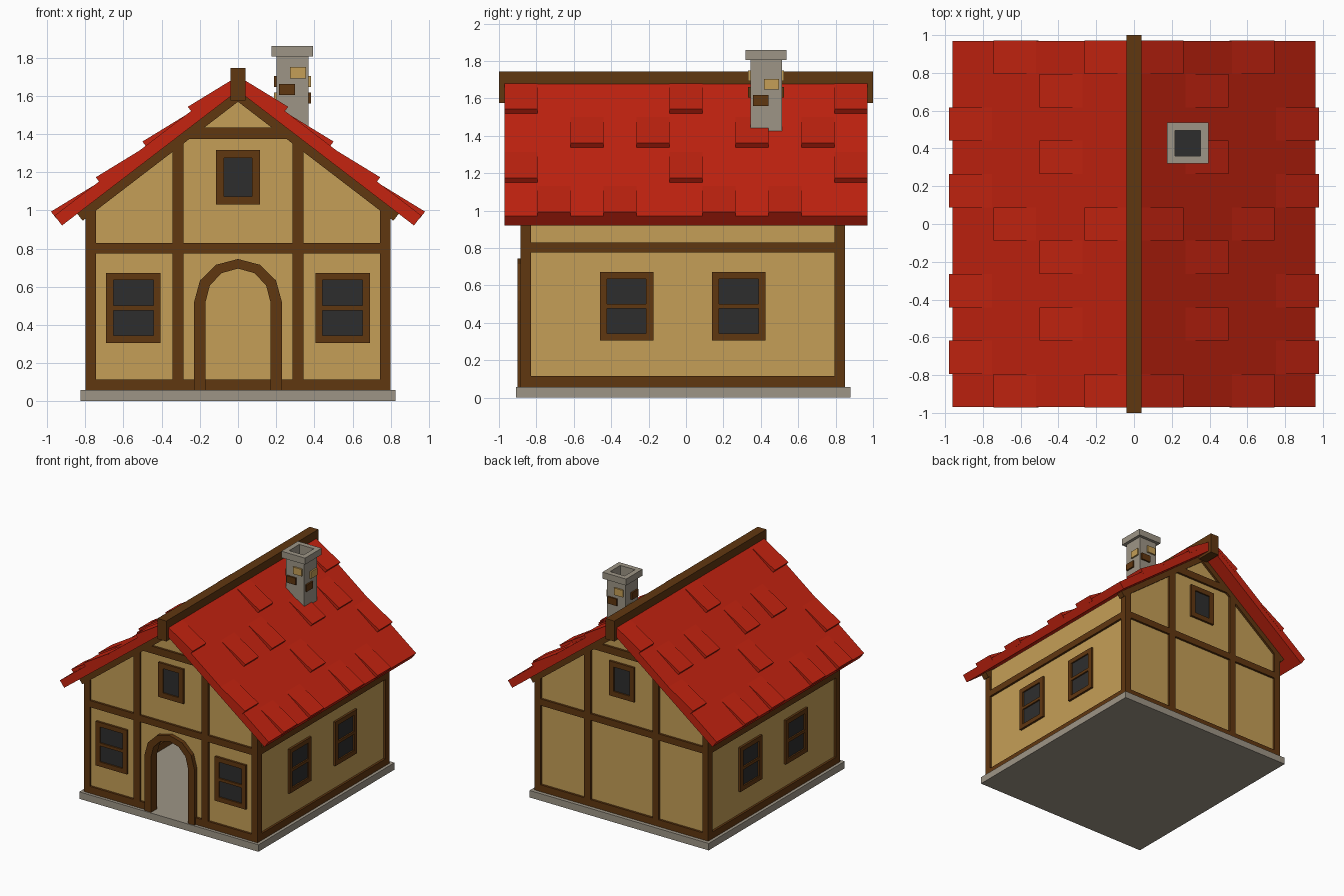
import bpy, bmesh, math
from mathutils import Matrix, Vector

if "Cube" in bpy.data.objects:
    bpy.data.objects.remove(bpy.data.objects["Cube"])


def material(name, rgb):
    m = bpy.data.materials.new(name)
    m.diffuse_color = (*rgb, 1)
    m.use_nodes = True
    m.node_tree.nodes["Principled BSDF"].inputs["Base Color"].default_value = m.diffuse_color
    return m


PLASTER = material("tan plaster", (0.56, 0.345, 0.095))
TIMBER = material("brown timber", (0.118, 0.038, 0.005))
ROOF = material("red roof", (0.56, 0.017, 0.005))
STONE = material("grey stone", (0.34, 0.30, 0.24))
GLASS = material("dark glass", (0.027, 0.027, 0.027))


def finish(name, bm, mat, matrix=None):
    bmesh.ops.recalc_face_normals(bm, faces=bm.faces)
    me = bpy.data.meshes.new(name)
    if matrix:
        bm.transform(matrix)
    bm.to_mesh(me)
    bm.free()
    me.materials.append(mat)
    ob = bpy.data.objects.new(name, me)
    bpy.context.collection.objects.link(ob)
    return ob


def boxes(name, mat, items, matrix=None):
    """One object from boxes given as (x0, x1, y0, y1, z0, z1)."""
    bm = bmesh.new()
    for x0, x1, y0, y1, z0, z1 in items:
        m = Matrix.Translation(((x0 + x1) / 2, (y0 + y1) / 2, (z0 + z1) / 2)) \
            @ Matrix.Diagonal((x1 - x0, y1 - y0, z1 - z0, 1))
        bmesh.ops.create_cube(bm, size=1, matrix=m)
    return finish(name, bm, mat, matrix)


def prisms(name, mat, items):
    """One object from x-z outlines extruded along y: (points, y0, y1)."""
    bm = bmesh.new()
    for pts, y0, y1 in items:
        f = bm.faces.new([bm.verts.new((x, y0, z)) for x, z in pts])
        ext = bmesh.ops.extrude_face_region(bm, geom=[f])
        vs = [v for v in ext["geom"] if isinstance(v, bmesh.types.BMVert)]
        bmesh.ops.translate(bm, verts=vs, vec=(0, y1 - y0, 0))
    return finish(name, bm, mat)


def mirrored(pts):
    return [(-x, z) for x, z in pts]


# Main measures: outer timber planes, beam size, roof slope
XW, YF, YB, T = 0.80, -0.885, 0.85, 0.055
REC = 0.018                      # plaster lies behind the timber by this much
K = 0.766                        # roof slope
PEAK = 1.627                     # peak of the roof underside
DOWN = Vector((1, -K)).normalized()
OUT = Vector((K, 1)).normalized()


def under(x):
    return PEAK - K * abs(x)


def arch(rx, rz, spring=0.52, n=6):
    return [(-rx * math.cos(math.pi * i / n), spring + rz * math.sin(math.pi * i / n))
            for i in range(n + 1)]


# Stone base
boxes("stone_base", STONE, [(-0.825, 0.825, -0.91, 0.88, 0, 0.058)])

# Plaster walls
xi = XW - REC
gable = [(xi, 0.055), (xi, under(xi)), (0, PEAK), (-xi, under(xi)), (-xi, 0.055)]
door_hole = [(-0.19, 0.055)] + arch(0.19, 0.195) + [(0.19, 0.055)]
prisms("front_wall", PLASTER, [(gable + door_hole, YF + REC, YF + 0.04)])
prisms("back_wall", PLASTER, [(gable, YB - 0.04, YB - REC)])
for s, side in ((1, "right"), (-1, "left")):
    a, b = sorted((s * xi, s * (XW - 0.04)))
    boxes(side + "_wall", PLASTER, [(a, b, YF + REC, YB - REC, 0.055, 1.02)])

# Timber frame on the gables
for side, y0, y1 in (("front", YF, YF + T), ("back", YB - T, YB)):
    beams = [(-XW, XW, y0, y1, 0.775, 0.83), (-0.26, 0.26, y0, y1, 1.375, 1.435)]
    if side == "front":
        beams += [(-XW, -0.18, y0, y1, 0.058, 0.115), (0.18, XW, y0, y1, 0.058, 0.115)]
    else:
        beams += [(-XW, XW, y0, y1, 0.058, 0.115)]
    for s in (-1, 1):
        for p, q, top in ((0.285, 0.343, 1.36), (XW - T, XW, 1.01)):
            a, b = sorted((s * p, s * q))
            beams.append((a, b, y0, y1, 0.058, top))
    boxes(side + "_timber_frame", TIMBER, beams)
    e = Vector((0.842, under(0.842)))
    f = e - OUT * 0.046
    low = f.y + K * f.x
    rafter = [(0, PEAK), tuple(e), tuple(f), (0, low), (-f.x, f.y), (-e.x, e.y)]
    prisms(side + "_rafters", TIMBER, [(rafter, y0, y1)])

# Timber rails on the long sides
for s, side in ((1, "right"), (-1, "left")):
    a, b = sorted((s * (XW - T), s * XW))
    boxes(side + "_rails", TIMBER, [(a, b, YF + T, YB - T, 0.775, 0.83),
                                    (a, b, YF + T, YB - T, 0.058, 0.115)])

# Arched door frame
door = [(-0.23, 0.058)] + arch(0.23, 0.225) + [(0.23, 0.058)]
inner = [(0.17, 0.058)] + arch(0.17, 0.175)[::-1] + [(-0.17, 0.058)]
prisms("door_frame", TIMBER, [(door + inner, -0.902, -0.82)])


def window(name, place, w, z0, z1, r, bar):
    """Framed window facing -y, half width w, with an optional middle bar."""
    d = 0.045
    parts = [(-w, -w + r, 0, d, z0, z1), (w - r, w, 0, d, z0, z1),
             (-w + r, w - r, 0, d, z0, z0 + r), (-w + r, w - r, 0, d, z1 - r, z1)]
    if bar:
        zm = (z0 + z1) / 2
        parts.append((-w + r, w - r, 0, d, zm - 0.012, zm + 0.012))
    boxes(name + "_frame", TIMBER, parts, place)
    boxes(name + "_glass", GLASS, [(-w + r, w - r, 0.012, 0.02, z0 + r, z1 - r)], place)


def facing(angle, x, y):
    return Matrix.Translation((x, y, 0)) @ Matrix.Rotation(math.radians(angle), 4, 'Z')


# Windows
for s, side in ((1, "right"), (-1, "left")):
    window("front_%s_window" % side, facing(0, s * 0.548, YF), 0.143, 0.305, 0.672, 0.038, True)
    for i, y in enumerate((-0.318, 0.282)):
        window("%s_window_%d" % (side, i + 1), facing(s * 90, s * XW, y),
               0.143, 0.305, 0.672, 0.038, True)
window("front_attic_window", facing(0, 0, YF), 0.115, 1.03, 1.317, 0.042, False)
window("back_attic_window", facing(180, 0, YB), 0.115, 1.03, 1.317, 0.042, False)

# Roof slab
H = 0.065
eave = Vector((0.922, under(0.922)))
edge = eave + OUT * H
crest = edge.y + K * edge.x
prisms("roof_slab", ROOF, [([(0, crest), tuple(edge), tuple(eave), (0, PEAK),
                             (-eave.x, eave.y), (-edge.x, edge.y)], -0.97, 0.97)])

# Raised wedge tiles in four rows
ROWS = ((0.963, (1, 3, 6, 8)), (0.728, (0, 5, 10)), (0.484, (2, 4, 7, 9)), (0.246, (0, 5, 10)))
W = 1.94 / 11
tiles = []
for x, cols in ROWS:
    p = Vector((x, crest - K * x))
    wedge = [tuple(q) for q in (p - OUT * 0.02, p + OUT * 0.028,
                                p - DOWN * 0.265, p - DOWN * 0.265 - OUT * 0.02)]
    for c in cols:
        y = -0.97 + c * W
        # end tiles stand a hair proud of the slab
        span = (y - 0.001 * (c == 0), y + W + 0.001 * (c == 10))
        tiles += [(wedge, *span), (mirrored(wedge), *span)]
prisms("roof_tiles", ROOF, tiles)

# Ridge beam
boxes("ridge_beam", TIMBER, [(-0.04, 0.04, -1, 1, 1.575, 1.745)])


# Chimney
CX, CY = 0.285, 0.428


def ring(o, i, z0, z1):
    return [(CX - o, CX + o, CY - o, CY - i, z0, z1), (CX - o, CX + o, CY + i, CY + o, z0, z1),
            (CX - o, CX - i, CY - i, CY + i, z0, z1), (CX + i, CX + o, CY - i, CY + i, z0, z1)]


boxes("chimney_shaft", STONE, ring(0.084, 0.067, 1.40, 1.808))
boxes("chimney_cap", STONE, ring(0.109, 0.067, 1.806, 1.86))
boxes("chimney_flue", GLASS, [(CX - 0.067, CX + 0.067, CY - 0.067, CY + 0.067, 1.72, 1.728)])

# Chimney bricks, stepped down on the lower and upper sides
for angle, dz, side in ((0, 0, "front"), (90, -0.045, "right"), (180, 0, "back"), (270, -0.045, "left")):
    m = facing(angle, CX, CY)
    low, high = (TIMBER, PLASTER) if side != "left" else (PLASTER, TIMBER)
    boxes("chimney_low_brick_" + side, low,
          [(-0.07, 0.014, -0.097, -0.08, 1.605 + dz, 1.662 + dz)], m)
    boxes("chimney_high_brick_" + side, high,
          [(-0.012, 0.07, -0.097, -0.08, 1.692 + dz, 1.75 + dz)], m)
